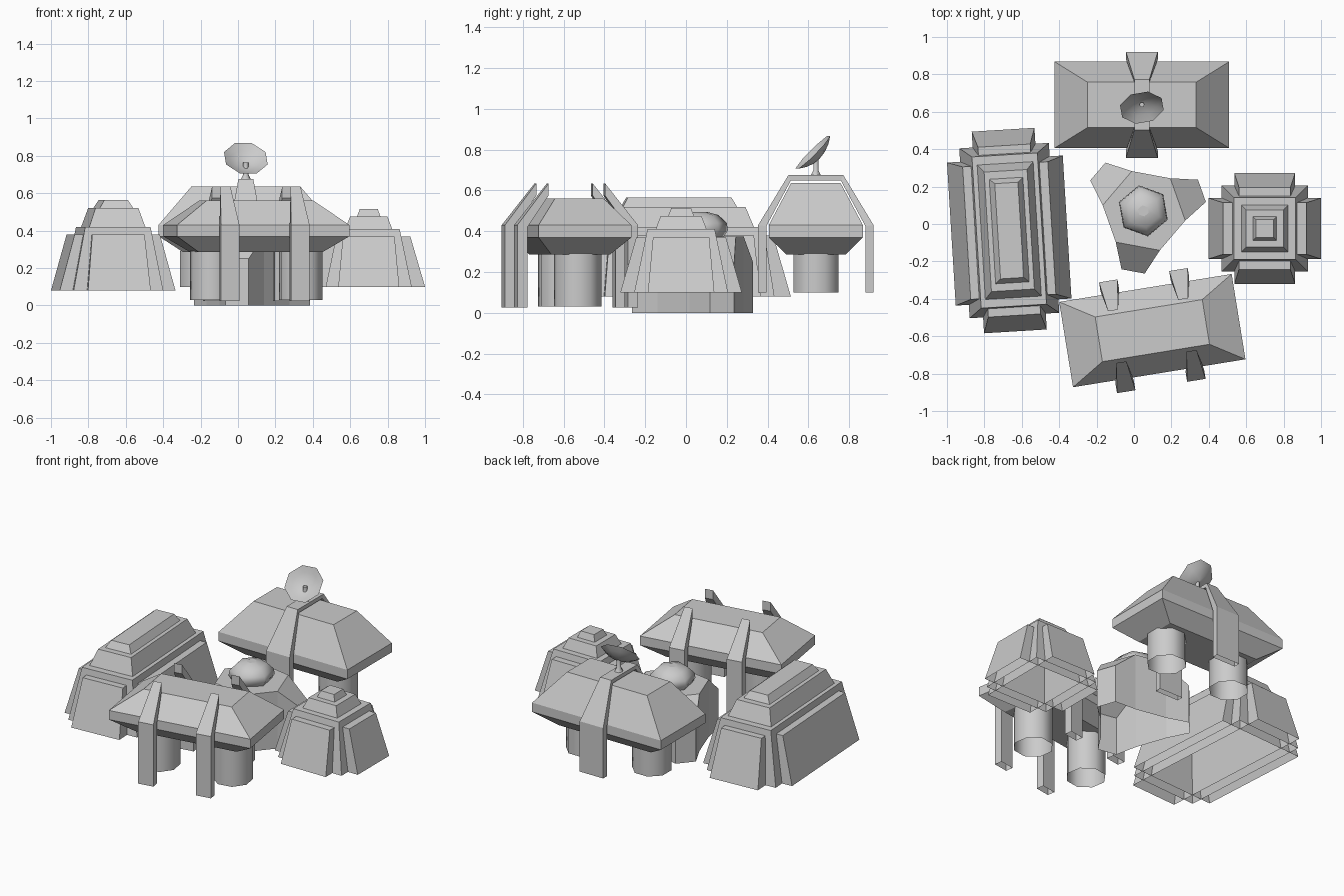
import bpy, bmesh
from math import sin, cos, pi, radians
from mathutils import Matrix, Vector

if "Cube" in bpy.data.objects:
    bpy.data.objects.remove(bpy.data.objects["Cube"])


def loft(name, rings, loc=(0, 0, 0), rot=0, bottom=False, top=True, smooth=False, matrix=None):
    """Skin a list of equally long point rings, optionally capping the ends."""
    bm = bmesh.new()
    vs = [[bm.verts.new(p) for p in r] for r in rings]
    n = len(rings[0])
    for a, b in zip(vs, vs[1:]):
        for i in range(n):
            j = (i + 1) % n
            bm.faces.new((a[i], a[j], b[j], b[i]))
    if bottom:
        bm.faces.new(vs[0][::-1])
    if top:
        bm.faces.new(vs[-1])
    bm.normal_update()
    bmesh.ops.recalc_face_normals(bm, faces=bm.faces)
    me = bpy.data.meshes.new(name)
    bm.to_mesh(me)
    bm.free()
    if smooth:
        for p in me.polygons:
            p.use_smooth = len(p.vertices) == 4
    ob = bpy.data.objects.new(name, me)
    bpy.context.collection.objects.link(ob)
    ob.matrix_world = matrix or Matrix.Translation(loc) @ Matrix.Rotation(radians(rot), 4, 'Z')
    return ob


def rect(hx, hy, z):
    return [(-hx, -hy, z), (hx, -hy, z), (hx, hy, z), (-hx, hy, z)]


def circle(r, z, n, cx=0, phase=0):
    return [(cx + r * cos(2 * pi * i / n + phase), r * sin(2 * pi * i / n + phase), z) for i in range(n)]


def pyramid(name, loc, rot, blocks):
    """Stepped building: every block is a frustum (half sizes and heights)."""
    for part, hx0, hy0, z0, hx1, hy1, z1 in blocks:
        loft(f"{name}_{part}", [rect(hx0, hy0, z0), rect(hx1, hy1, z1)], loc, rot)


def pod(name, loc, rot, top_z, foot_z):
    """Faceted hull standing on two round pillars."""
    loft(name + "_hull", [rect(.335, .145, .285), rect(.467, .231, .37),
                          rect(.467, .231, .43), rect(.29, .121, top_z)], loc, rot, bottom=True)
    for side in (-1, 1):
        ph = pi / 8
        loft(f"{name}_pillar", [circle(.12, foot_z, 8, .24 * side, ph), circle(.12, .29, 8, .24 * side, ph)],
             loc, rot, top=False, smooth=True)


def strap_rings(sections, x, sy):
    """Sections are outer y, outer z, inner y, inner z, half width."""
    return [[(x - w, sy * yo, zo), (x + w, sy * yo, zo), (x + w, sy * yi, zi), (x - w, sy * yi, zi)]
            for yo, zo, yi, zi, w in sections]


# Stepped buildings
pyramid("left_building", (-.667, -.035, 0), 3.5, [
    ("long_block", .168, .54, .08, .14, .455, .38),
    ("wide_block", .31, .383, .08, .228, .355, .38),
    ("core_block", .24, .455, .08, .175, .405, .42),
    ("upper_tier", .15, .36, .42, .115, .32, .52),
    ("roof_tier", .09, .28, .52, .062, .255, .565)])
pyramid("right_building", (.699, -.024, 0), 0, [
    ("long_block", .163, .298, .10, .138, .22, .37),
    ("wide_block", .301, .163, .10, .222, .138, .37),
    ("core_block", .23, .23, .10, .165, .165, .41),
    ("upper_tier", .125, .125, .41, .10, .10, .475),
    ("roof_tier", .063, .063, .475, .048, .048, .515)])

# Pods
FRONT, TURN = (.098, -.57, 0), 9.2
BACK = (.042, .637, 0)
pod("front_pod", FRONT, TURN, .56, .03)
pod("back_pod", BACK, 0, .637, .10)

# Four clamp legs on the front pod
clamp = [(.30, .025, .25, .025, .05), (.30, .43, .25, .42, .05), (.14, .635, .14, .575, .027)]
for x in (-.19, .19):
    for sy in (-1, 1):
        loft("front_pod_clamp", strap_rings(clamp, x, sy), FRONT, TURN)

# One band running over the back pod
half = [(.283, .10, .243, .10, .085), (.283, .43, .243, .425, .085), (.135, .675, .122, .65, .04)]
loft("back_pod_band", strap_rings(half, 0, -1) + strap_rings(half, 0, 1)[::-1], BACK, top=False)

# Dish and its stem
loft("dish_stem", [circle(.03, .67, 6), circle(.014, .70, 6), circle(.014, .765, 6)], BACK, smooth=True)
aim = Vector((.12, -.7, .7)).to_track_quat('Z', 'Y').to_matrix().to_4x4()
loft("dish", [circle(r, z, 8, 0, pi / 8) for r, z in
              ((.004, -.045), (.045, -.039), (.085, -.023), (.122, 0))],
     matrix=Matrix.Translation((.042, .622, .787)) @ aim, top=False, bottom=True, smooth=True)

# Three-armed hub: each arm has two crease corners and two lower end corners
low, high = [], []
for k in range(3):
    a = radians(19.5 + 120 * k)
    for r, w, z in ((.19, -.12, .375), (.327, -.063, .25), (.327, .063, .25), (.19, .12, .375)):
        x, y = r * cos(a) - w * sin(a), r * sin(a) + w * cos(a)
        low.append((x, y, 0))
        high.append((x, y, z))
HUB = (.055, .068, 0)
loft("hub_walls", [low, high], HUB, top=False)
bm = bmesh.new()
vs = [bm.verts.new(p) for p in high]
for k in range(3):
    bm.faces.new(vs[4 * k:4 * k + 4])
bm.faces.new([vs[i] for i in (0, 3, 4, 7, 8, 11)])
me = bpy.data.meshes.new("hub_roof")
bm.to_mesh(me)
bm.free()
roof = bpy.data.objects.new("hub_roof", me)
roof.location = HUB
bpy.context.collection.objects.link(roof)

# Six-sided hub dome
loft("hub_dome", [circle(r, z, 6, 0, radians(40)) for r, z in
                  ((.115, .37), (.138, .405), (.132, .44), (.09, .48), (.03, .495))],
     (.05, .07, 0), smooth=True)
